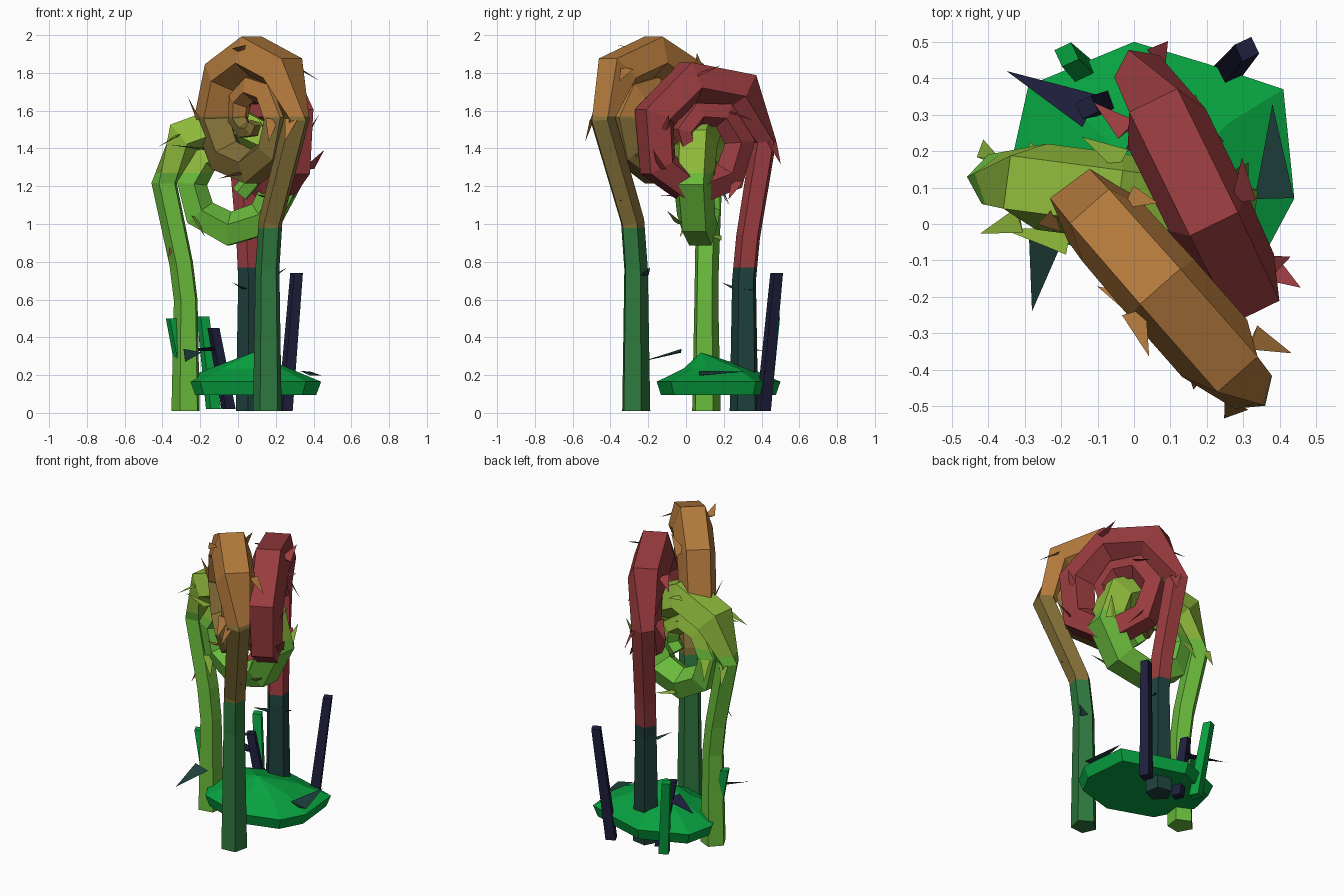
import bpy, bmesh, math
from mathutils import Vector

cube = bpy.data.objects.get("Cube")
if cube:
    bpy.data.objects.remove(cube)


def paint(name, r, g, b):
    col = [(c / 255) ** 2.2 for c in (r, g, b)] + [1]
    m = bpy.data.materials.new(name)
    m.use_nodes = True
    m.diffuse_color = col
    m.node_tree.nodes["Principled BSDF"].inputs["Base Color"].default_value = col
    return m


BROWN = paint("amber brown", 178, 121, 63)
OLIVE = paint("olive brown", 130, 110, 58)
FOREST = paint("forest green", 50, 120, 65)
RED = paint("dull red", 152, 62, 65)
TEAL = paint("dark teal", 36, 67, 63)
LEAF = paint("leaf green", 105, 185, 62)
LIME = paint("lime", 142, 185, 62)
MOSS = paint("moss green", 16, 160, 66)
NAVY = paint("dark navy", 36, 36, 64)


def finish(name, bm, mats):
    bmesh.ops.recalc_face_normals(bm, faces=bm.faces)
    me = bpy.data.meshes.new(name)
    bm.to_mesh(me)
    bm.free()
    for m in mats:
        me.materials.append(m)
    ob = bpy.data.objects.new(name, me)
    bpy.context.scene.collection.objects.link(ob)
    return ob


def loft(bm, rings):
    """Skin a list of equal closed rings and cap both ends."""
    loops = [[bm.verts.new(p) for p in ring] for ring in rings]
    n = len(loops[0])
    for a, b in zip(loops, loops[1:]):
        for i in range(n):
            bm.faces.new((a[i], a[(i + 1) % n], b[(i + 1) % n], b[i]))
    bm.faces.new(loops[0][::-1])
    return bm.faces.new(loops[-1])


def thorn(name, base, tip, width, mat):
    """Flat pointed sliver."""
    base, tip = Vector(base), Vector(tip)
    axis = (tip - base).normalized()
    side = axis.cross(Vector((0.2, 0.1, 1))).normalized()
    flat = axis.cross(side)
    bm = bmesh.new()
    foot = [bm.verts.new(base + o) for o in
            (side * width / 2, -side * width / 2, flat * width * 0.12)]
    top = bm.verts.new(tip)
    bm.faces.new(foot)
    for i in range(3):
        bm.faces.new((foot[i], foot[(i + 1) % 3], top))
    finish(name, bm, [mat])


def fern(name, center, outward, size, foot, turns, per_turn, bands, barb):
    """Curled frond: straight stem, then an inward spiral in a vertical plane."""
    c = Vector(center)
    d = Vector((*outward, 0)).normalized()
    up = Vector((0, 0, 1))
    across = d.cross(up)
    path = [(d * foot - up * (c.z - 0.01), 0.08),
            (d * foot - up * c.z * 0.51, 0.067),
            (d * (foot + 0.024) - up * c.z * 0.35, 0.067)]
    stem_count = len(path)
    for i in range(round(turns * per_turn) + 1):
        t = i / per_turn
        a = t * math.tau
        r = size * (1 - (t / 2) ** 1.3)
        thick = 0.072 + 0.053 * min(1, t / 0.12)
        thick *= 1 - 0.72 * max(0, t - 0.3) / 1.6
        path.append(((d * math.cos(a) + up * math.sin(a)) * r, thick))
    rings = []
    for i, (p, r) in enumerate(path):
        before, after = path[max(i - 1, 0)][0], path[min(i + 1, len(path) - 1)][0]
        tan = up if i == 0 else (after - before).normalized()
        nrm = across.cross(tan).normalized()
        if nrm.dot(p) < 0:
            nrm.negate()
        # five sides: an edge faces out on the stem, a flat faces out on the curl
        turn = 0 if i <= stem_count else 36
        rings.append([c + p + r * (nrm * math.cos(k) + across * math.sin(k))
                      for k in [math.radians(72 * j + turn) for j in range(5)]])
        # barbs alternate along the two flanks of the curl
        if stem_count <= i < stem_count + 9:
            s = 1 if i % 2 else -1
            out = p.normalized()
            root = c + p + across * s * r * 0.8 + out * r * 0.25
            thorn(name + "_barb", root,
                  root + out * 0.02 + across * s * 0.05 - tan * 0.12, 0.07, barb)
    bm = bmesh.new()
    loft(bm, rings)
    # colour bands by height
    for z, _ in bands[:-1]:
        bmesh.ops.bisect_plane(bm, geom=bm.verts[:] + bm.edges[:] + bm.faces[:],
                               plane_co=(0, 0, z), plane_no=(0, 0, 1))
    for f in bm.faces:
        z = f.calc_center_median().z
        f.material_index = next(k for k, b in enumerate(bands) if z < b[0])
    finish(name, bm, [m for _, m in bands])


fern("brown_fern", (0.075, -0.175, 1.555), (0.66, -0.75), 0.36, 0.125, 1.85, 8,
     [(0.98, FOREST), (1.57, OLIVE), (9, BROWN)], BROWN)
fern("red_fern", (0.175, 0.09, 1.435), (-0.44, 0.9), 0.36, 0.245, 1.85, 7,
     [(0.77, TEAL), (9, RED)], RED)
fern("lime_fern", (-0.045, 0.075, 1.215), (-0.99, 0.13), 0.345, 0.23, 1.6, 8,
     [(1.27, LEAF), (9, LIME)], LIME)

# moss mound: flat underside, jagged rim, low peak
outline = ((0.44, 0.07), (0.41, 0.37), (0.2, 0.44), (0, 0.5), (-0.29, 0.38),
           (-0.33, 0.2), (-0.2, -0.05), (0.1, -0.155), (0.36, -0.08))
mid = Vector((0.07, 0.16, 0))
rings = []
for scale, z in ((0.93, 0.095), (1, 0.165), (0.55, 0.235)):
    rings.append([mid + (Vector((x, y, 0)) - mid) * scale + Vector((0, 0, z))
                  for x, y in outline])
bm = bmesh.new()
cap = loft(bm, rings)
peak = bmesh.ops.poke(bm, faces=[cap])["verts"][0]
peak.co = (0.08, 0.08, 0.32)
finish("moss_mound", bm, [MOSS])


def blade(name, low, high, half, mat):
    """Square shoot with a slight taper."""
    bm = bmesh.new()
    corners = [Vector((math.cos(a), math.sin(a), 0)) for a in
               [math.radians(70 + 90 * j) for j in range(4)]]
    loft(bm, [[Vector(p) + q * h for q in corners]
              for p, h in ((low, half), (high, half * 0.85))])
    finish(name, bm, [mat])


# shoots around the mound
blade("tall_shoot", (0.25, 0.41, 0.01), (0.31, 0.48, 0.74), 0.042, NAVY)
blade("short_shoot", (-0.05, 0.34, 0.02), (-0.13, 0.32, 0.45), 0.04, NAVY)
blade("back_green_shoot", (-0.13, 0.41, 0.02), (-0.185, 0.465, 0.51), 0.042, MOSS)
blade("side_green_shoot", (-0.27, 0.1, 0.1), (-0.35, 0.1, 0.5), 0.04, MOSS)

# loose thorns and leaf slivers
for base, tip, width, mat in (
        ((-0.24, -0.03, 0.33), (-0.28, -0.24, 0.27), 0.1, TEAL),
        ((0.385, 0.07, 0.21), (0.38, 0.33, 0.22), 0.11, TEAL),
        ((0.03, 0.26, 0.66), (-0.03, 0.19, 0.69), 0.05, TEAL),
        ((0.2, -0.22, 0.73), (0.26, -0.19, 0.77), 0.05, TEAL),
        ((0.09, 0.3, 0.66), (0.14, 0.36, 0.65), 0.06, NAVY),
        ((-0.12, 0.31, 0.34), (-0.35, 0.42, 0.33), 0.1, NAVY),
        ((-0.33, 0.1, 0.93), (-0.37, 0.05, 0.82), 0.05, RED),
        ((0.2, -0.31, 1.16), (0.27, -0.35, 1.12), 0.06, RED),
        ((0.38, -0.11, 1.5), (0.43, -0.09, 1.58), 0.05, RED),
        ((-0.18, -0.05, 1.4), (-0.37, -0.01, 1.42), 0.07, LIME)):
    thorn("loose_thorn", base, tip, width, mat)
